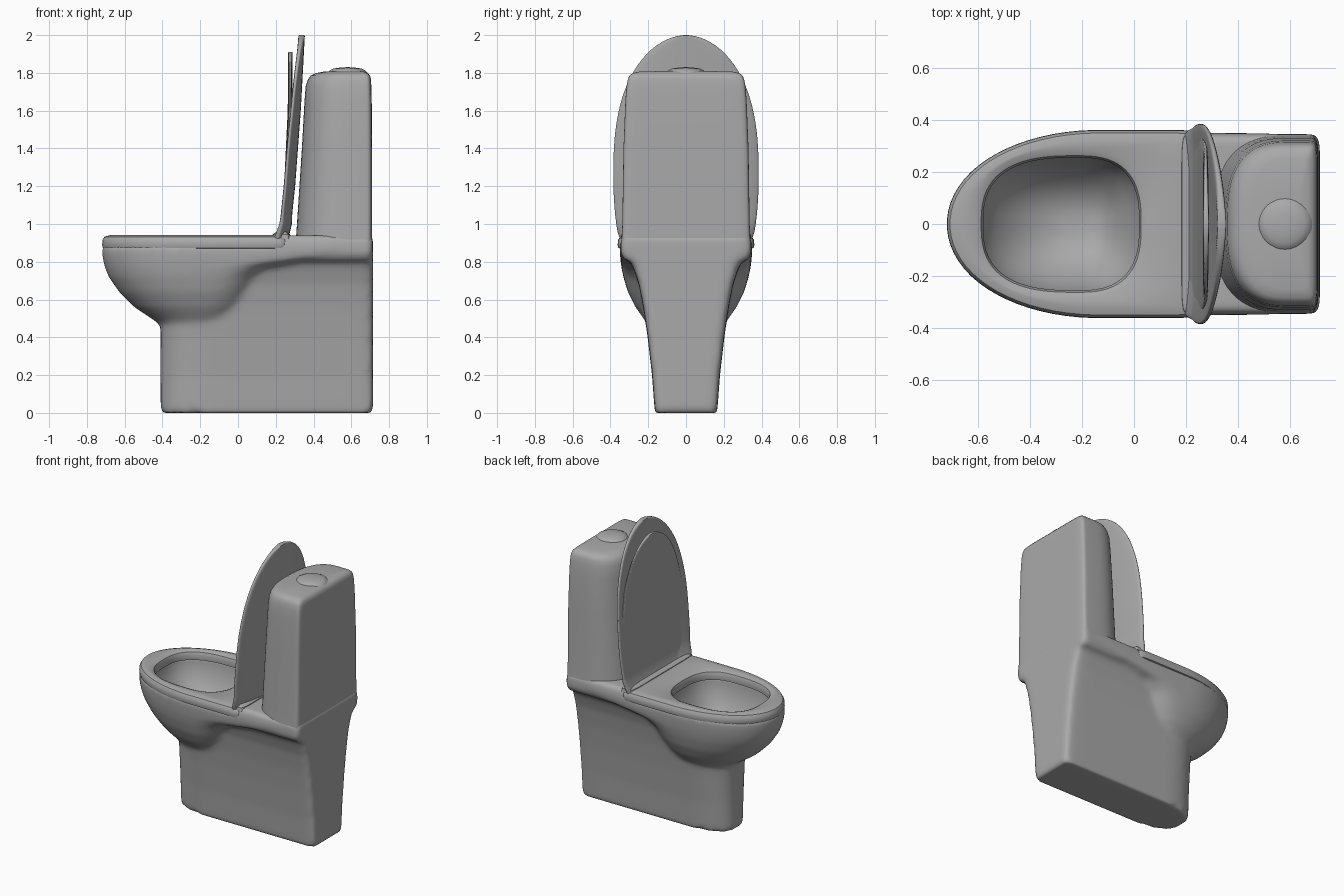
import bpy, bmesh, math

if "Cube" in bpy.data.objects:
    bpy.data.objects.remove(bpy.data.objects["Cube"])

grey = bpy.data.materials.new("grey ceramic")
grey.diffuse_color = (0.4, 0.4, 0.4, 1)
grey.use_nodes = True
grey.node_tree.nodes["Principled BSDF"].inputs["Base Color"].default_value = grey.diffuse_color
N = 72


def ring(x0, x1, w, z, xc, nf=2.0, nb=2.0):
    """Outline with separate roundness for its front (-x) and back (+x) halves."""
    pts = []
    for i in range(N):
        a = 2 * math.pi * (i + 0.5) / N
        c, s = math.cos(a), math.sin(a)
        n, r = (nb, x1 - xc) if c > 0 else (nf, xc - x0)
        pts.append((xc + math.copysign(r * abs(c) ** (2 / n), c),
                    math.copysign(w * abs(s) ** (2 / n), s), z))
    return pts


def loft(bm, rings, closed=False):
    rows = [[bm.verts.new(p) for p in r] for r in rings]
    pairs = list(zip(rows, rows[1:]))
    if closed:
        pairs.append((rows[-1], rows[0]))
    for a, b in pairs:
        for i in range(N):
            j = (i + 1) % N
            bm.faces.new((a[i], a[j], b[j], b[i]))
    if not closed:
        bm.faces.new(rows[0][::-1])
        bm.faces.new(rows[-1])


def make(name, lofts, closed=False, angle=40):
    bm = bmesh.new()
    for rings in lofts:
        loft(bm, rings, closed)
    bmesh.ops.recalc_face_normals(bm, faces=bm.faces)
    me = bpy.data.meshes.new(name)
    bm.to_mesh(me)
    bm.free()
    me.materials.append(grey)
    ob = bpy.data.objects.new(name, me)
    bpy.context.collection.objects.link(ob)
    bpy.ops.object.select_all(action='DESELECT')
    ob.select_set(True)
    bpy.context.view_layer.objects.active = ob
    bpy.ops.object.shade_smooth_by_angle(angle=math.radians(angle))
    return ob


def lerp(table, z):
    for (a, p), (b, q) in zip(table, table[1:]):
        if z <= b:
            return p + (q - p) * (z - a) / (b - a)
    return table[-1][1]


# Pedestal, bowl and rear shelf, blended into one body
pedestal = [ring(-0.41, 0.715, w, z, -0.1, 2.6, 24) for z, w in
            [(0, 0.165), (0.2, 0.18), (0.4, 0.203), (0.55, 0.225),
             (0.68, 0.25), (0.77, 0.28), (0.84, 0.32)]]
bowl = [ring(x0, x1, w, z, -0.18, 2.05, nb) for z, x0, x1, w, nb in
        [(0.46, -0.40, -0.03, 0.18, 2.2), (0.50, -0.46, 0.01, 0.225, 2.2),
         (0.56, -0.55, 0.06, 0.268, 2.4), (0.64, -0.63, 0.10, 0.308, 2.6),
         (0.72, -0.685, 0.14, 0.332, 3), (0.77, -0.705, 0.20, 0.342, 4),
         (0.80, -0.713, 0.36, 0.346, 6), (0.84, -0.72, 0.60, 0.35, 12),
         (0.89, -0.72, 0.66, 0.352, 16)]]
shelf = [ring(0.16, 0.715, w, z, 0.45, 12, 24) for z, w in
         [(0.81, 0.325), (0.84, 0.346), (0.91, 0.346), (0.94, 0.335)]]
body = make("body", [pedestal, bowl, shelf])

# Basin hollow
basin = make("basin_cutter", [[
    ring(x0, x1, w, z, -0.22, 2.6, 2.6) for z, x0, x1, w in
    [(0.99, -0.60, 0.04, 0.27), (0.86, -0.60, 0.04, 0.27),
     (0.78, -0.58, 0.02, 0.255), (0.70, -0.53, -0.02, 0.225),
     (0.62, -0.45, -0.07, 0.17), (0.57, -0.36, -0.11, 0.11),
     (0.55, -0.28, -0.16, 0.05)]]])
basin.hide_render = True
basin.hide_set(True)

m = body.modifiers.new("blend", 'REMESH')
m.mode = 'VOXEL'
m.voxel_size = 0.018
m.use_smooth_shade = True
m = body.modifiers.new("soften", 'SMOOTH')
m.factor = 0.5
m.iterations = 7
m = body.modifiers.new("hollow", 'BOOLEAN')
m.operation = 'DIFFERENCE'
m.solver = 'EXACT'
m.object = basin

# Seat: a rounded ring with a wide rear deck
outer = [ring(-0.72 + d, 0.27 - d, 0.362 - d, z, -0.13, 2.05, 14) for d, z in
         [(0.02, 0.868), (0.004, 0.874), (0.0, 0.89), (0.002, 0.915),
          (0.012, 0.932), (0.04, 0.941)]]
inner = [ring(-0.58 - d, 0.02 + d, 0.255 + d, z, -0.22, 2.7, 2.7) for d, z in
         [(0.03, 0.940), (0.008, 0.930), (0.0, 0.91), (0.004, 0.875), (0.02, 0.868)]]
make("seat", [outer + inner], closed=True)


# Raised lid and its inner panel: curved upright sheets
def sheet(name, z0, zs, z1, w0, w, centre, thick, curve):
    rows = [(z0 + (zs - z0) * k / 8, w0 + (w - w0) * math.sin(math.pi * k / 16) ** 0.6)
            for k in range(8)]
    for k in range(25):
        t = min(math.sin(math.pi / 2 * k / 24), 0.9995)
        rows.append((zs + (z1 - zs) * t, w * (1 - t ** 2.6) ** (1 / 1.9)))
    rings = []
    for z, hw in rows:
        xc = lerp(centre, z)
        th = min(lerp(thick, z), hw)
        r = ring(xc - th, xc + th, hw, z, xc, 3.5, 3.5)
        rings.append([(x - curve * (y / 0.38) ** 2, y, h) for x, y, h in r])
    return make(name, [rings])


sheet("lid", 0.92, 1.25, 2.0, 0.35, 0.385,
      [(0.92, 0.235), (1.0, 0.262), (1.2, 0.284), (1.6, 0.315), (2.0, 0.337)],
      [(0.92, 0.032), (1.05, 0.02), (2.0, 0.017)], 0.033)
sheet("lid_inner_panel", 0.93, 1.2, 1.91, 0.325, 0.34,
      [(0.93, 0.215), (1.0, 0.238), (1.2, 0.257), (1.6, 0.275), (1.91, 0.277)],
      [(0.93, 0.014), (1.91, 0.011)], 0.0)

# Hinge bar at the foot of the lid
make("hinge_bar", [[ring(0.18 + d, 0.28 - d, 0.345 - d, z, 0.23, 8, 8) for d, z in
                    [(0, 0.92), (0.004, 0.945), (0.025, 0.96)]]])

# Cistern with strongly rounded front corners and a square back
make("cistern", [[ring(x0, x1, w, z, 0.60, 2.7, 12) for z, x0, x1, w in
                  [(0.90, 0.305, 0.71, 0.342), (1.0, 0.312, 0.71, 0.337),
                   (1.4, 0.338, 0.71, 0.331), (1.65, 0.352, 0.708, 0.321),
                   (1.73, 0.358, 0.706, 0.315), (1.765, 0.37, 0.704, 0.308),
                   (1.785, 0.385, 0.699, 0.300), (1.798, 0.41, 0.688, 0.284),
                   (1.806, 0.45, 0.67, 0.25), (1.81, 0.52, 0.64, 0.12)]]])

# Flush button dome
make("flush_button", [[ring(0.58 - r, 0.58 + r, r, z, 0.58) for r, z in
                       [(0.105, 1.80), (0.095, 1.813), (0.075, 1.823),
                        (0.04, 1.828), (0.01, 1.83)]]])
